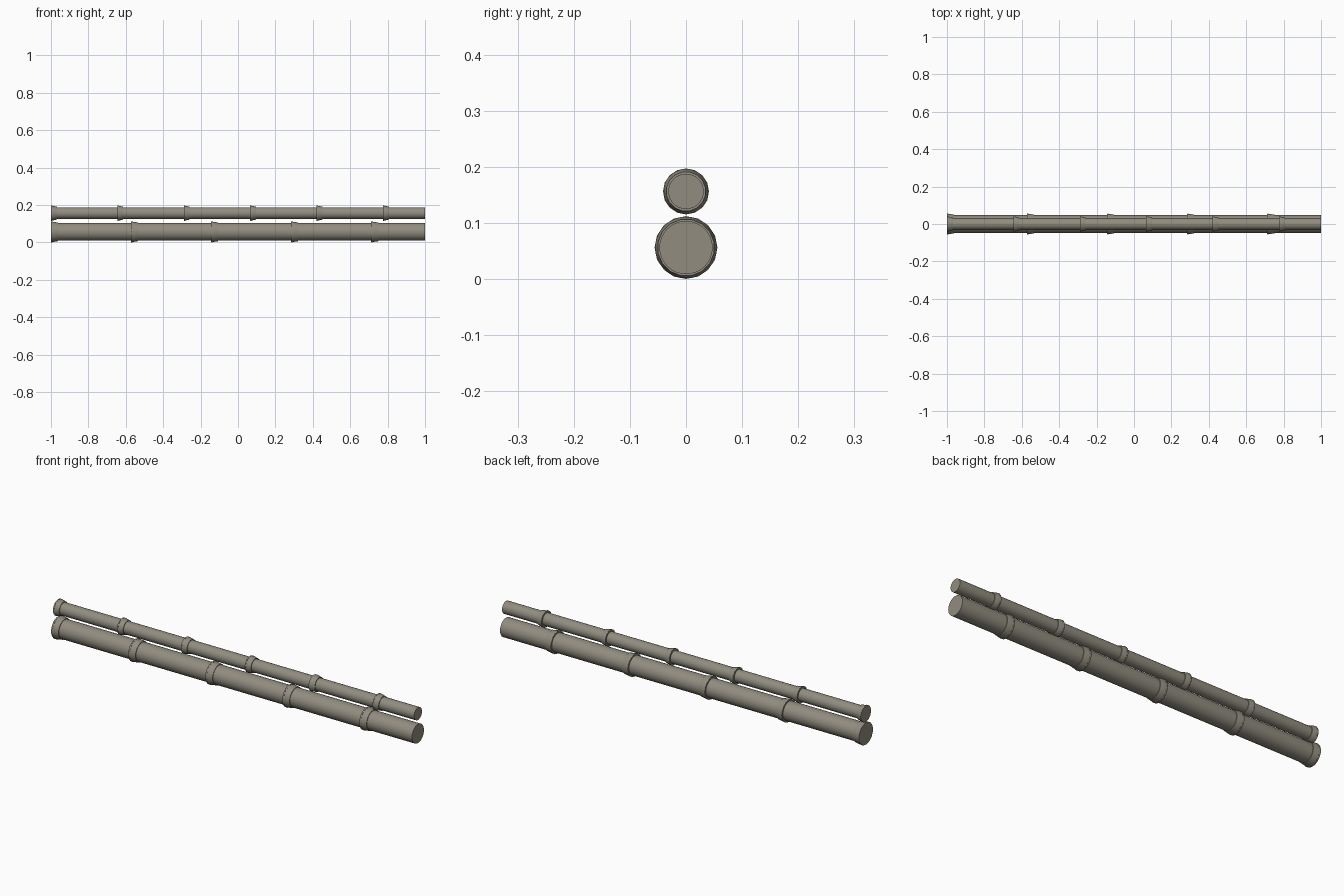
import bpy, bmesh, math

if "Cube" in bpy.data.objects:
    bpy.data.objects.remove(bpy.data.objects["Cube"])

metal = bpy.data.materials.new("weathered grey metal")
metal.diffuse_color = (0.285, 0.265, 0.215, 1)
metal.use_nodes = True
metal.node_tree.nodes["Principled BSDF"].inputs["Base Color"].default_value = metal.diffuse_color


def lathe(name, profile, z, sides, turn=0.0):
    """Revolve (x, radius) points about a lengthwise axis at height z, with capped ends."""
    bm = bmesh.new()
    rings = []
    for x, r in profile:
        rings.append([bm.verts.new((x,
                                    r * math.sin(2 * math.pi * (i + turn) / sides),
                                    z + r * math.cos(2 * math.pi * (i + turn) / sides)))
                      for i in range(sides)])
    for a, b in zip(rings, rings[1:]):
        for i in range(sides):
            j = (i + 1) % sides
            bm.faces.new((a[i], a[j], b[j], b[i]))
    bm.faces.new(rings[0])
    bm.faces.new(rings[-1])
    bmesh.ops.recalc_face_normals(bm, faces=bm.faces)
    me = bpy.data.meshes.new(name)
    bm.to_mesh(me)
    bm.free()
    me.materials.append(metal)
    ob = bpy.data.objects.new(name, me)
    bpy.context.collection.objects.link(ob)
    bpy.ops.object.select_all(action='DESELECT')
    ob.select_set(True)
    bpy.context.view_layer.objects.active = ob
    bpy.ops.object.shade_smooth_by_angle(angle=math.radians(31))
    return ob


def pipe(name, z, r, rim, start, step, count, width):
    # straight tube
    lathe(name + "_tube", [(-0.998, r), (1.0, r)], z, 32)
    for k in range(count):
        x = start + step * k
        # flared collar, widest on its left edge
        lathe(f"{name}_collar_{k}",
              [(x, rim * 0.985), (x + width * 0.25, rim * 0.985),
               (x + width, r + (rim - r) * 0.4)], z, 16, 0.5)
        # thin raised lip, turned half a facet against the collar
        lathe(f"{name}_lip_{k}",
              [(x + 0.001, rim), (x + width * 0.2, rim)], z, 16)


pipe("lower_pipe", 0.056, 0.0475, 0.056, -1.0, 0.428, 5, 0.038)
pipe("upper_pipe", 0.156, 0.0315, 0.041, -1.0, 0.355, 6, 0.031)
